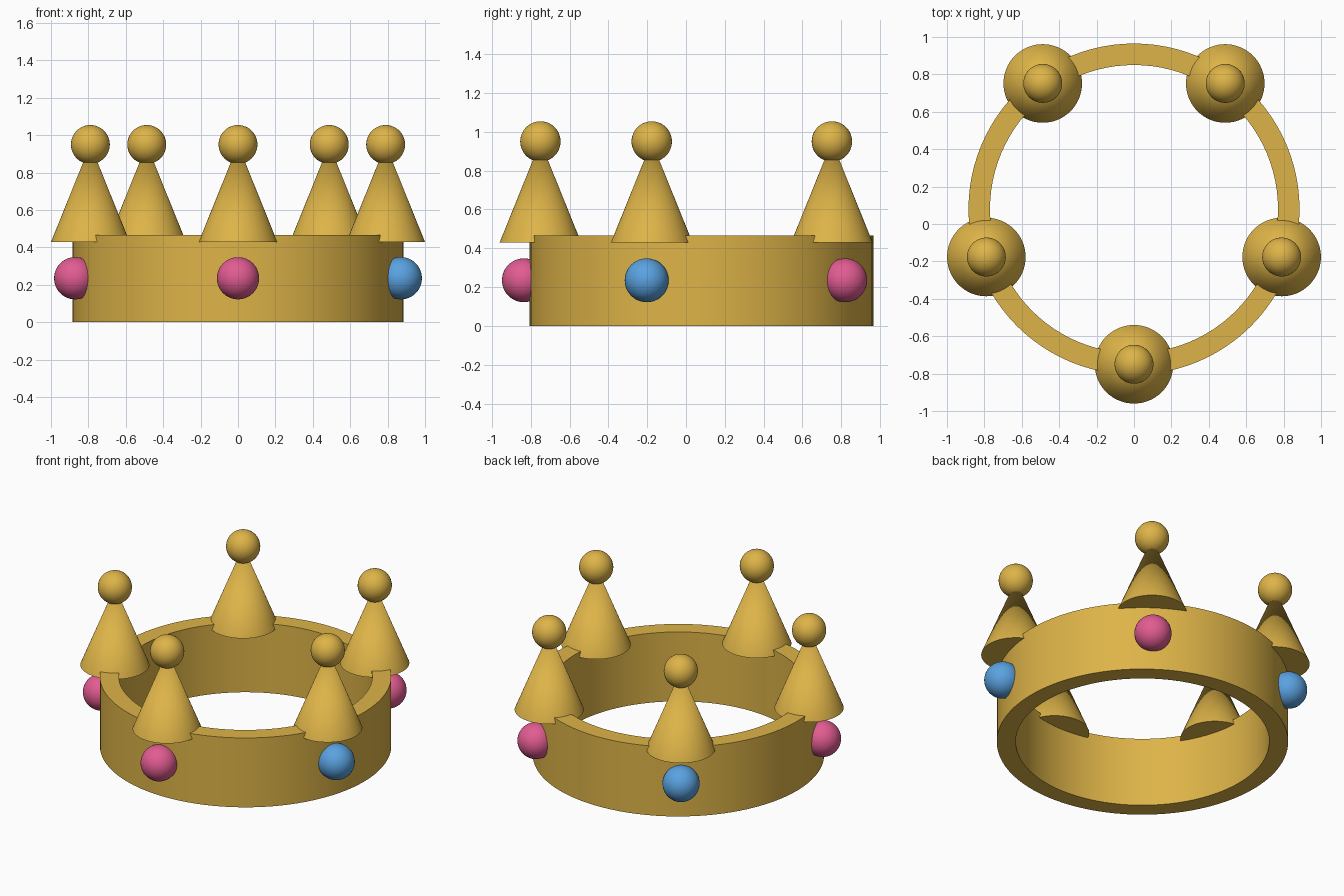
import bpy
import bmesh
from math import radians, cos, sin, tau
from mathutils import Vector

default = bpy.data.objects.get("Cube")
if default:
    bpy.data.objects.remove(default, do_unlink=True)

CENTRE_Y = 0.08          # middle of the band
POINT_RING = 0.83        # distance of the points from the middle
GEM_RING = 0.915         # distance of the gems from the middle


def make_material(name, rgb):
    mat = bpy.data.materials.new(name)
    mat.use_nodes = True
    colour = (*rgb, 1.0)
    mat.diffuse_color = colour
    mat.node_tree.nodes["Principled BSDF"].inputs["Base Color"].default_value = colour
    return mat


gold = make_material("gold", (0.73, 0.456, 0.065))
pink = make_material("pink gem", (0.76, 0.107, 0.287))
blue = make_material("blue gem", (0.102, 0.362, 0.745))


def finish(obj, name, mat):
    obj.name = obj.data.name = name
    obj.data.materials.append(mat)
    bpy.ops.object.select_all(action="DESELECT")
    obj.select_set(True)
    bpy.context.view_layer.objects.active = obj
    bpy.ops.object.shade_smooth_by_angle(angle=radians(35))
    return obj


def around(angle, radius, z):
    return Vector((radius * cos(angle), CENTRE_Y + radius * sin(angle), z))


def ball(name, location, radius, mat):
    bpy.ops.mesh.primitive_uv_sphere_add(
        segments=40, ring_count=24, radius=radius, location=location)
    return finish(bpy.context.object, name, mat)


# Band: a rectangular section spun round the vertical axis
bm = bmesh.new()
section = [(0.77, 0), (0.885, 0), (0.885, 0.465), (0.77, 0.465)]
verts = [bm.verts.new((r, 0, z)) for r, z in section]
edges = [bm.edges.new((verts[i], verts[i - 1])) for i in range(len(verts))]
bmesh.ops.spin(bm, geom=verts + edges, cent=(0, 0, 0), axis=(0, 0, 1),
               angle=tau, steps=96, use_merge=True)
bmesh.ops.remove_doubles(bm, verts=bm.verts, dist=0.0001)
bmesh.ops.recalc_face_normals(bm, faces=bm.faces)
mesh = bpy.data.meshes.new("band")
bm.to_mesh(mesh)
bm.free()
band = bpy.data.objects.new("band", mesh)
bpy.context.collection.objects.link(band)
band.location.y = CENTRE_Y
finish(band, "band", gold)

# Five points, each with a ball on its tip and a gem below
for i in range(5):
    angle = radians(-90 + 72 * i)
    base, tip = 0.43, 0.95
    bpy.ops.mesh.primitive_cone_add(
        vertices=64, radius1=0.21, radius2=0, depth=tip - base,
        location=around(angle, POINT_RING, (base + tip) / 2))
    finish(bpy.context.object, f"point_{i + 1}", gold)
    ball(f"tip_ball_{i + 1}", around(angle, POINT_RING, tip), 0.104, gold)
    ball(f"gem_{i + 1}", around(angle, GEM_RING, 0.235), 0.113,
         blue if i % 2 else pink)
